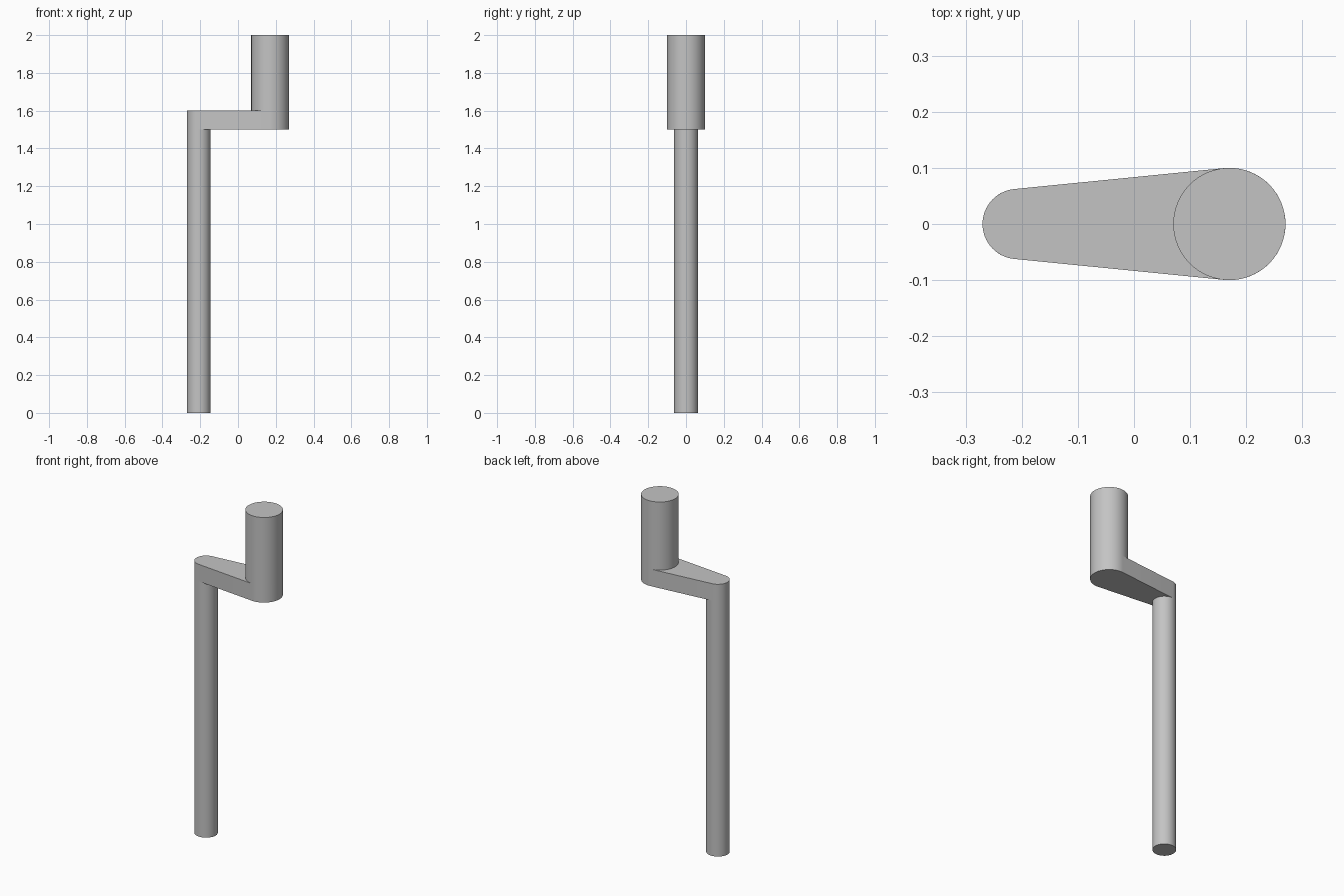
import bpy, bmesh
from math import acos, cos, sin, pi, radians

cube = bpy.data.objects.get("Cube")
if cube:
    bpy.data.objects.remove(cube, do_unlink=True)

grey = bpy.data.materials.new("plain_grey")
grey.use_nodes = True
colour = (0.55, 0.55, 0.55, 1)
grey.diffuse_color = colour
grey.node_tree.nodes["Principled BSDF"].inputs["Base Color"].default_value = colour

SHAFT_X, SHAFT_R = -0.2075, 0.0625
GRIP_X, GRIP_R = 0.17, 0.1
ARM_BOTTOM, ARM_TOP, TOP = 1.5, 1.6, 2.0


def arc(cx, r, start, end, steps):
    """Points along an arc, both ends included."""
    angles = [start + (end - start) * i / steps for i in range(steps + 1)]
    return [(cx + r * cos(a), r * sin(a)) for a in angles]


def prism(name, outline, z0, z1, bottom=True, top=True):
    """Upright solid from an outline; caps hidden by a neighbour are left out."""
    bm = bmesh.new()
    low = [bm.verts.new((x, y, z0)) for x, y in outline]
    high = [bm.verts.new((x, y, z1)) for x, y in outline]
    n = len(outline)
    for i in range(n):
        j = (i + 1) % n
        bm.faces.new((low[i], low[j], high[j], high[i]))
    if bottom:
        bm.faces.new(low[::-1])
    if top:
        bm.faces.new(high)
    mesh = bpy.data.meshes.new(name)
    bm.to_mesh(mesh)
    bm.free()
    mesh.materials.append(grey)
    obj = bpy.data.objects.new(name, mesh)
    bpy.context.collection.objects.link(obj)
    bpy.ops.object.select_all(action='DESELECT')
    obj.select_set(True)
    bpy.context.view_layer.objects.active = obj
    bpy.ops.object.shade_smooth_by_angle(angle=radians(30))
    return obj


def circle(cx, r):
    return arc(cx, r, 0, 2 * pi, 64)[:-1]


# Long shaft below the arm
prism("shaft", circle(SHAFT_X, SHAFT_R), 0, ARM_BOTTOM, top=False)

# Tapered arm: two round ends joined by their common tangents
t = acos((SHAFT_R - GRIP_R) / (GRIP_X - SHAFT_X))
outline = (arc(GRIP_X, GRIP_R, -t, t, 36)
           + arc(SHAFT_X, SHAFT_R, t, 2 * pi - t, 32))
prism("crank_arm", outline, ARM_BOTTOM, ARM_TOP)

# Handle standing on the wide end
prism("grip", circle(GRIP_X, GRIP_R), ARM_TOP, TOP, bottom=False)
